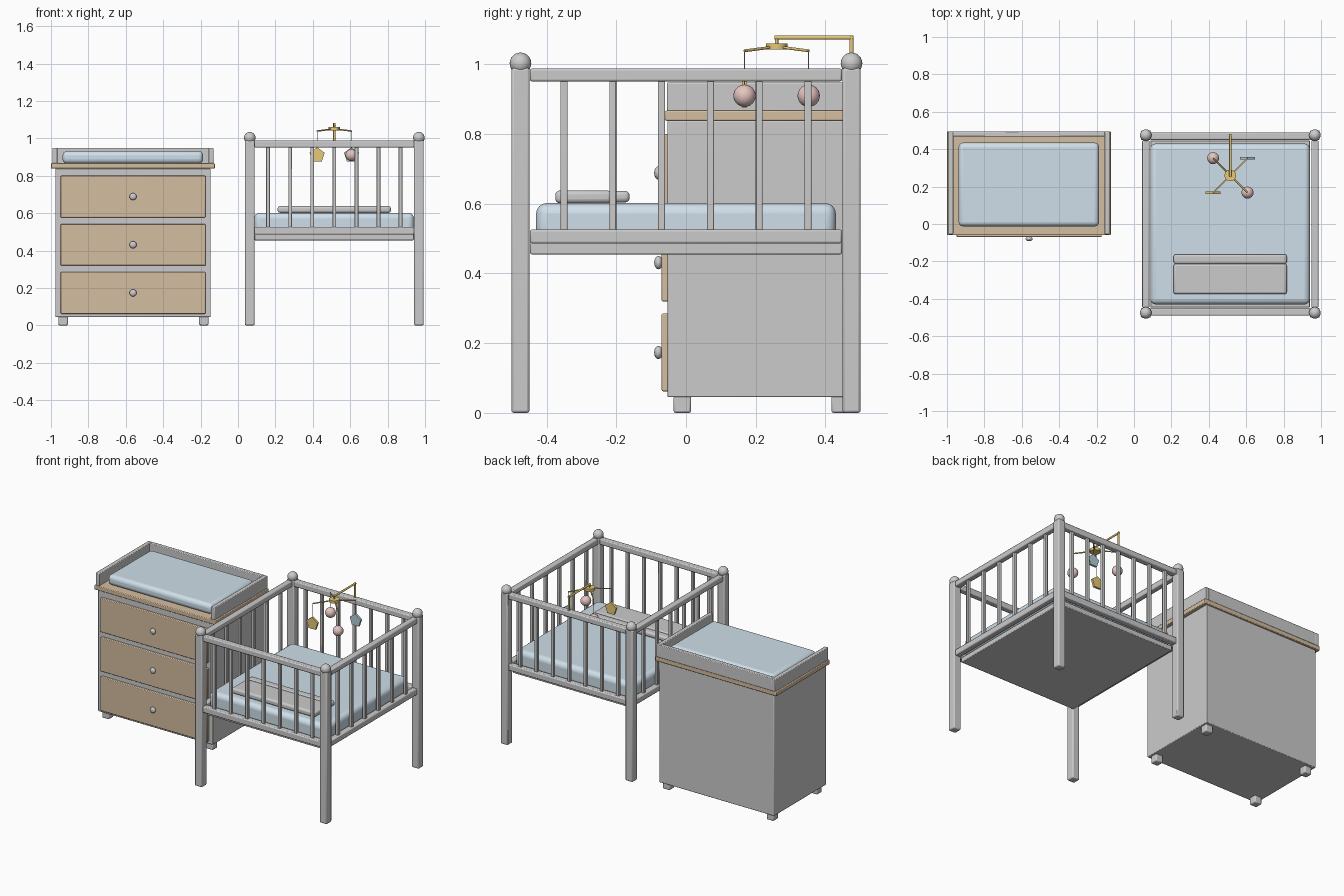
import bpy
from math import pi, atan2
from mathutils import Vector

if "Cube" in bpy.data.objects:
    bpy.data.objects.remove(bpy.data.objects["Cube"])


def material(name, r, g, b):
    m = bpy.data.materials.new(name)
    m.diffuse_color = (r, g, b, 1)
    m.use_nodes = True
    m.node_tree.nodes["Principled BSDF"].inputs["Base Color"].default_value = m.diffuse_color
    return m


BLUE = material("soft_blue", 0.62, 0.74, 0.82)
WOOD = material("wood", 0.66, 0.51, 0.35)
GOLD = material("gold", 0.80, 0.58, 0.18)
PINK = material("pink", 0.78, 0.56, 0.53)
TEAL = material("teal", 0.45, 0.62, 0.68)


def finish(o, name, mat=None):
    o.name = name
    if mat:
        o.data.materials.append(mat)
    bpy.ops.object.shade_smooth_by_angle()
    return o


def box(name, x0, x1, y0, y1, z0, z1, bevel=0.004, mat=None, segs=2):
    bpy.ops.mesh.primitive_cube_add(size=1, location=((x0 + x1) / 2, (y0 + y1) / 2, (z0 + z1) / 2))
    o = bpy.context.object
    o.scale = (x1 - x0, y1 - y0, z1 - z0)
    bpy.ops.object.transform_apply(location=False, rotation=False, scale=True)
    finish(o, name, mat)
    b = o.modifiers.new("bevel", "BEVEL")
    b.width, b.segments = bevel, segs
    return o


def ball(name, loc, r, mat=None, sy=1):
    bpy.ops.mesh.primitive_uv_sphere_add(segments=24, ring_count=12, radius=r, location=loc)
    bpy.context.object.scale = (1, sy, 1)
    return finish(bpy.context.object, name, mat)


def rod(name, a, b, r, mat=None, sides=12):
    a, b = Vector(a), Vector(b)
    bpy.ops.mesh.primitive_cylinder_add(vertices=sides, radius=r, depth=(b - a).length, location=(a + b) / 2)
    o = bpy.context.object
    o.rotation_euler = (b - a).to_track_quat('Z', 'Y').to_euler()
    return finish(o, name, mat)


# Crib frame: posts with ball finials
CX, PX, PY = 0.515, 0.452, 0.475
for sx in (-1, 1):
    for sy in (-1, 1):
        x, y = CX + sx * PX, sy * PY
        box("crib_post", x - .026, x + .026, y - .026, y + .026, 0, 0.99, 0.007)
        ball("post_finial", (x, y, 1.003), 0.031)

# Rails and slats
for s in (-1, 1):
    x, y = CX + s * PX, s * 0.47
    for z0, z1 in ((0.951, 0.988), (0.486, 0.526)):
        box("side_rail", x - .019, x + .019, -.448, .448, z0, z1, 0.006)
        box("end_rail", CX - .428, CX + .428, y - .02, y + .02, z0, z1, 0.006)
    for i in range(6):
        c = (i - 2.5) * 0.14
        box("side_slat", x - .01, x + .01, c - .01, c + .01, 0.51, 0.96, 0.003)
    for i in range(7):
        c = CX + (i - 3) * 0.118
        box("end_slat", c - .01, c + .01, y - .01, y + .01, 0.51, 0.96, 0.003)

# Crib base, mattress and folded blanket
box("crib_base", 0.088, 0.94, -.447, .447, 0.455, 0.488)
box("crib_mattress", 0.087, 0.941, -.43, .43, 0.486, 0.602, 0.03, BLUE, 4)
box("blanket", 0.212, 0.817, -.375, -.213, 0.602, 0.638, 0.012, None, 3)
box("blanket_fold", 0.212, 0.817, -.214, -.162, 0.604, 0.637, 0.012, None, 3)

# Hanging mobile
HY = 0.26
rod("mobile_post", (CX, .475, .96), (CX, .475, 1.083), 0.006, GOLD)
rod("mobile_arm", (CX, .481, 1.077), (CX, HY - .006, 1.077), 0.006, GOLD)
rod("mobile_drop", (CX, HY, 1.08), (CX, HY, 1.05), 0.005, GOLD)
rod("mobile_hub", (CX, HY, 1.042), (CX, HY, 1.06), 0.031, GOLD, 24)
for sx, sy, mat in ((-1, 1, PINK), (1, -1, PINK), (1, 1, TEAL), (-1, -1, GOLD)):
    x, y = CX + sx * 0.092, HY + sy * 0.092
    rod("mobile_spoke", (CX, HY, 1.051), (x, y, 1.039), 0.004, GOLD)
    rod("mobile_string", (x, y, 1.041), (x, y, 0.93), 0.0015, None, 6)
    if mat == PINK:
        ball("mobile_ball", (x, y, 0.91), 0.032, PINK)
    else:
        bpy.ops.mesh.primitive_cylinder_add(vertices=5, radius=0.042, depth=0.014,
                                            location=(x, y, 0.91), rotation=(pi / 2, 0, 0))
        finish(bpy.context.object, "mobile_pentagon", mat)

# Dresser body, feet and top
box("dresser_body", -.977, -.146, -.053, .485, .045, .838)
for x in (-.935, -.183):
    for y in (-.0105, .4425):
        box("dresser_foot", x - .025, x + .025, y - .025, y + .025, 0, .05, 0.006)
box("dresser_top", -1.0, -.124, -.06, .495, .838, .867, 0.004, WOOD)

# Drawers and knobs
for z0, z1 in ((.062, .285), (.32, .542), (.577, .80)):
    box("drawer_front", -.948, -.174, -.07, -.05, z0, z1, 0.004, WOOD)
    ball("drawer_knob", (-.561, -.079, (z0 + z1) / 2), 0.019, None, 0.65)

# Changing tray, open at the front, with pad
box("tray_left", -.993, -.966, -.055, .494, .865, .948)
box("tray_right", -.158, -.131, -.055, .494, .865, .948)
box("tray_back", -.97, -.155, .467, .494, .865, .948)
box("changing_pad", -.938, -.186, -.013, .435, .865, .932, 0.025, BLUE, 4)
